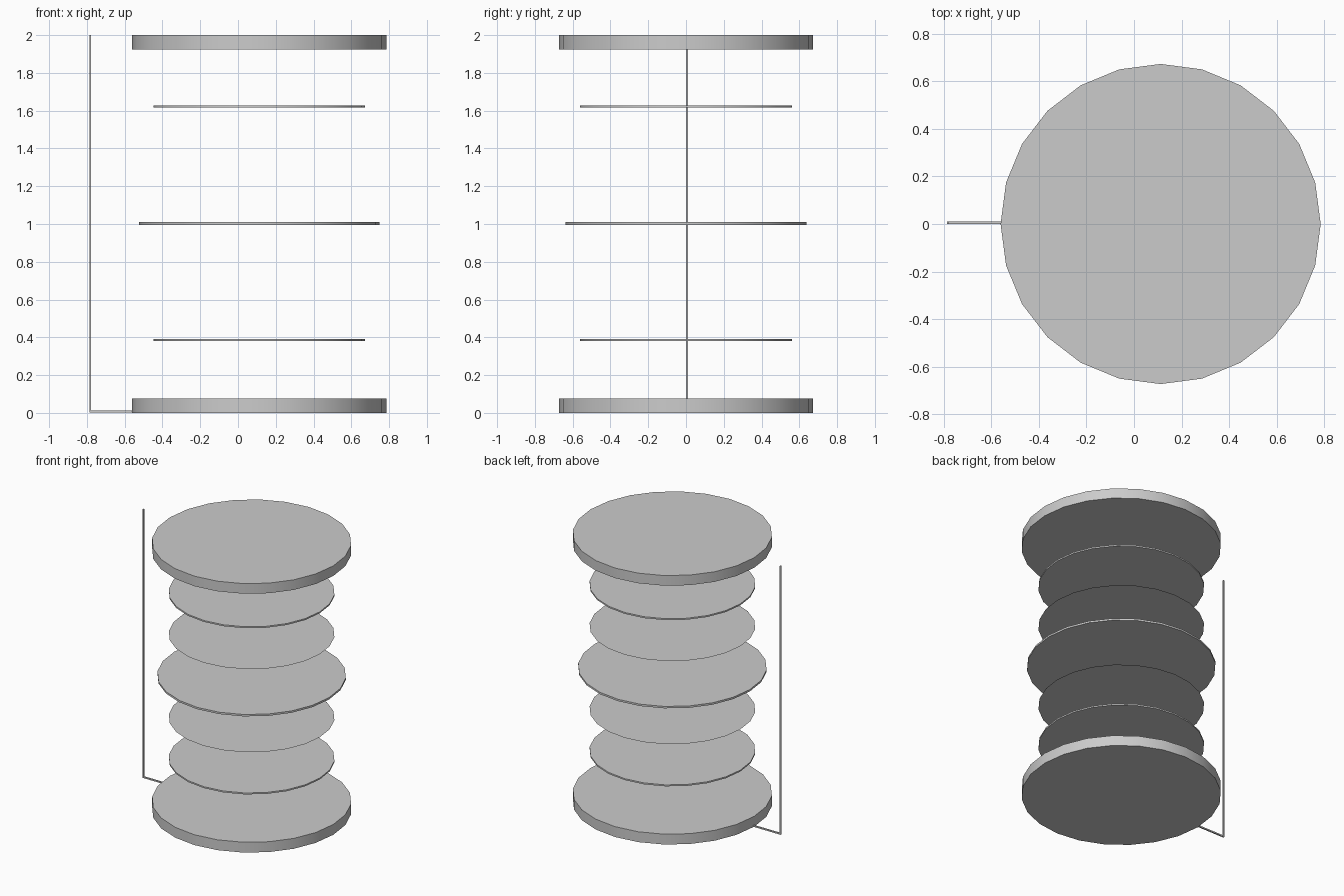
import bpy
import math
from mathutils import Matrix

cube = bpy.data.objects.get("Cube")
if cube:
    bpy.data.objects.remove(cube, do_unlink=True)

# One plain grey for everything
grey = bpy.data.materials.new("light_grey")
grey.use_nodes = True
colour = (0.6, 0.6, 0.6, 1.0)
grey.diffuse_color = colour
grey.node_tree.nodes["Principled BSDF"].inputs["Base Color"].default_value = colour

AXIS_X = 0.112
SIDES = 24


def disc(name, radius, bottom, top):
    """A 24-sided round plate; a single flat sheet when bottom equals top."""
    if top > bottom:
        bpy.ops.mesh.primitive_cylinder_add(
            vertices=SIDES, radius=radius, depth=top - bottom,
            location=(AXIS_X, 0, (top + bottom) / 2))
    else:
        bpy.ops.mesh.primitive_circle_add(
            vertices=SIDES, radius=radius, fill_type='NGON',
            location=(AXIS_X, 0, bottom))
    obj = bpy.context.object
    obj.name = name
    obj.data.materials.append(grey)
    bpy.ops.object.shade_smooth_by_angle(angle=math.radians(30))


def bar(name, low, high):
    """A square bar between two corners."""
    size = [b - a for a, b in zip(low, high)]
    centre = [(a + b) / 2 for a, b in zip(low, high)]
    bpy.ops.mesh.primitive_cube_add(size=1, location=centre)
    obj = bpy.context.object
    obj.name = name
    obj.data.transform(Matrix.Diagonal((*size, 1)))
    obj.data.materials.append(grey)


# Thick end plates
disc("base_plate", 0.673, 0, 0.077)
disc("top_plate", 0.673, 1.925, 2)

# Floating plates and thin sheets between them
disc("lower_plate", 0.56, 0.38, 0.391)
disc("lower_sheet", 0.56, 0.694, 0.694)
disc("middle_plate", 0.637, 0.996, 1.01)
disc("upper_sheet", 0.56, 1.312, 1.312)
disc("upper_plate", 0.56, 1.616, 1.627)

# Thin upright rod joined to the base by a short foot
bar("upright_rod", (-0.787, 0, 0.003), (-0.777, 0.01, 2))
bar("rod_foot", (-0.777, 0, 0.003), (-0.54, 0.01, 0.013))
